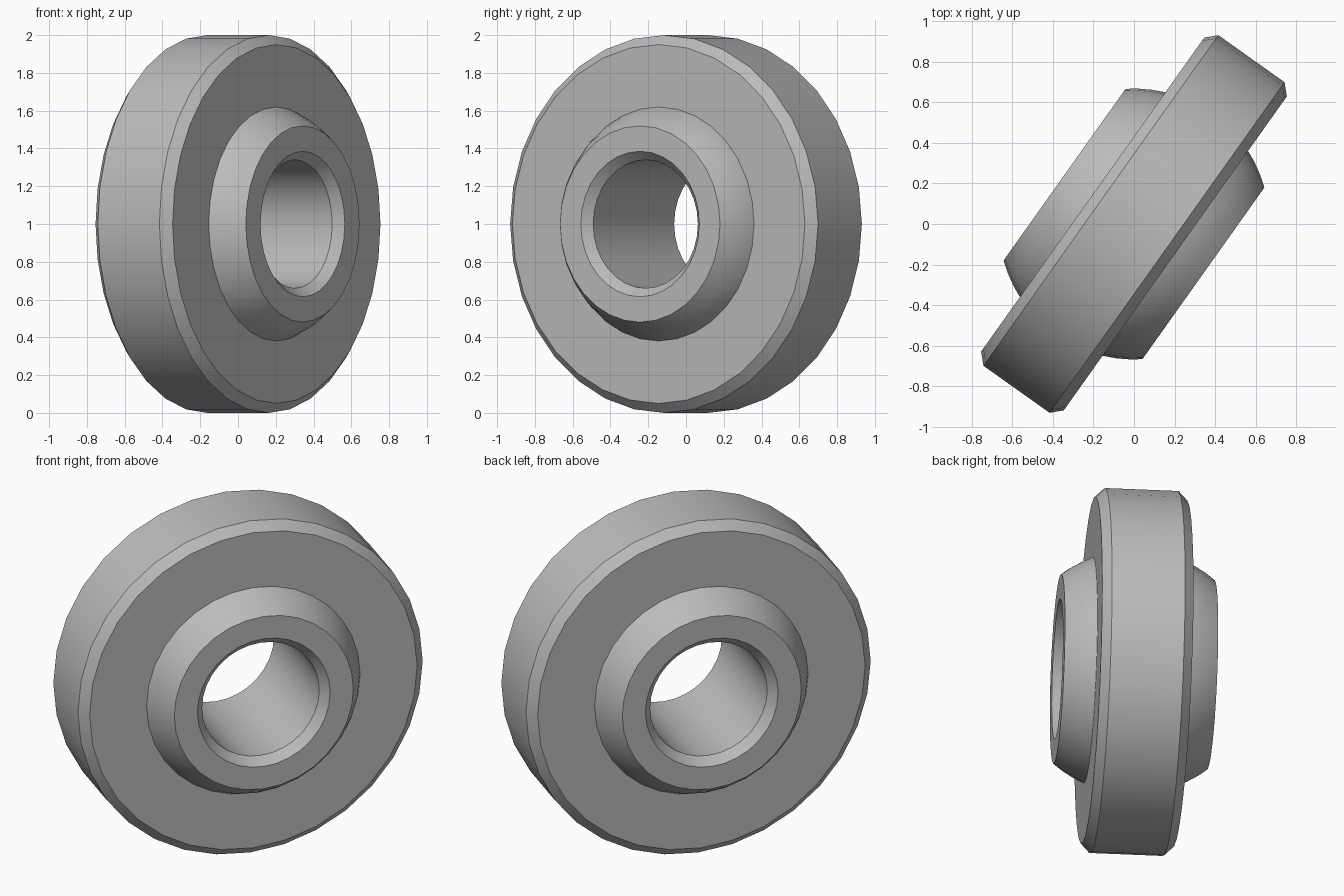
import bpy, bmesh, math

cube = bpy.data.objects.get("Cube")
if cube:
    bpy.data.objects.remove(cube)

SEGMENTS = 32
AXIS_TURN = math.radians(-35.4)
BALL_R = 0.668

steel = bpy.data.materials.new("plain grey steel")
steel.use_nodes = True
grey = (0.5, 0.5, 0.5, 1)
steel.diffuse_color = grey
steel.node_tree.nodes["Principled BSDF"].inputs["Base Color"].default_value = grey


def arc(h0, h1, steps):
    """Points (axial, radius) along the ball surface."""
    a0, a1 = math.asin(h0 / BALL_R), math.asin(h1 / BALL_R)
    angles = [a0 + (a1 - a0) * i / steps for i in range(steps + 1)]
    return [(BALL_R * math.sin(a), BALL_R * math.cos(a)) for a in angles]


def lathe(name, profile):
    """Revolve a closed (axial, radius) profile around the bearing axis."""
    bm = bmesh.new()
    rings = []
    for i in range(SEGMENTS):
        a = math.tau * i / SEGMENTS
        rings.append([bm.verts.new((h, r * math.sin(a), r * math.cos(a)))
                      for h, r in profile])
    n = len(profile)
    for i, ring in enumerate(rings):
        nxt = rings[(i + 1) % SEGMENTS]
        for j in range(n):
            k = (j + 1) % n
            bm.faces.new((ring[j], ring[k], nxt[k], nxt[j]))
    bmesh.ops.recalc_face_normals(bm, faces=bm.faces)
    mesh = bpy.data.meshes.new(name)
    bm.to_mesh(mesh)
    bm.free()
    mesh.materials.append(steel)
    ob = bpy.data.objects.new(name, mesh)
    bpy.context.collection.objects.link(ob)
    ob.location.z = 1
    ob.rotation_euler.z = AXIS_TURN
    bpy.ops.object.select_all(action='DESELECT')
    ob.select_set(True)
    bpy.context.view_layer.objects.active = ob
    bpy.ops.object.shade_smooth_by_angle(angle=math.radians(30))
    return ob


# Outer ring: chamfered rim with a spherical seat
lathe("outer_ring", [(0.25, 0.95), (0.2, 1.0), (-0.2, 1.0), (-0.25, 0.95)]
      + arc(-0.25, 0.25, 8))

# Inner ball: truncated sphere with a chamfered bore
lathe("inner_ball", arc(-0.42, 0.42, 14)
      + [(0.42, 0.385), (0.37, 0.34), (-0.37, 0.34), (-0.42, 0.385)])
